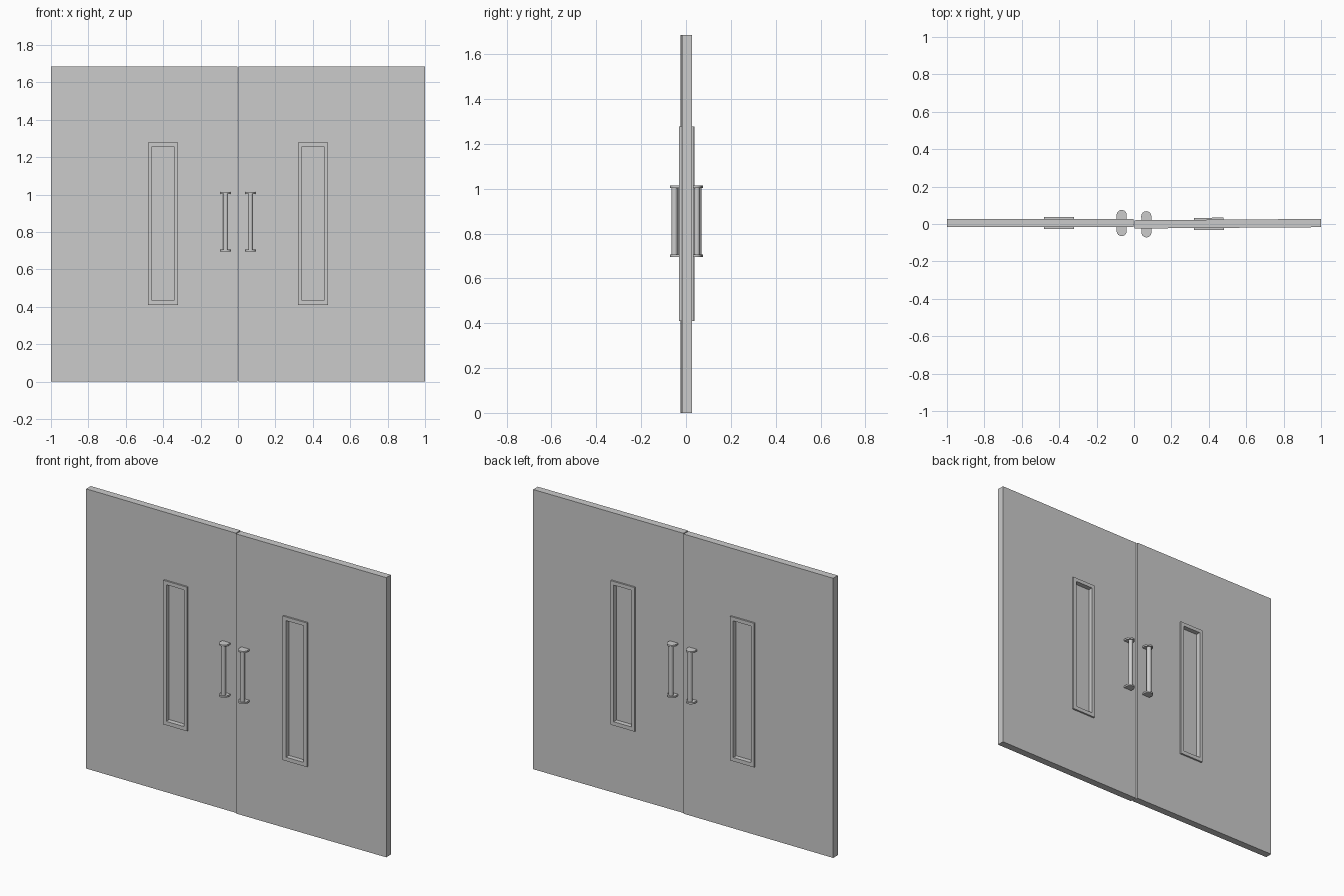
import bpy, bmesh, math
from mathutils import Matrix

if "Cube" in bpy.data.objects:
    bpy.data.objects.remove(bpy.data.objects["Cube"])

HEIGHT, THICK = 1.685, 0.044


def finish(name, bm, matrix, smooth=False):
    bmesh.ops.recalc_face_normals(bm, faces=bm.faces)
    bm.transform(matrix)
    bmesh.ops.recalc_face_normals(bm, faces=bm.faces)
    mesh = bpy.data.meshes.new(name)
    bm.to_mesh(mesh)
    bm.free()
    obj = bpy.data.objects.new(name, mesh)
    bpy.context.collection.objects.link(obj)
    if smooth:
        bpy.ops.object.select_all(action='DESELECT')
        obj.select_set(True)
        bpy.context.view_layer.objects.active = obj
        bpy.ops.object.shade_smooth_by_angle(angle=math.radians(35))
    return obj


def corners(x0, x1, z0, z1):
    return [(x0, z0), (x1, z0), (x1, z1), (x0, z1)]


def ring(name, outer, inner, depth, matrix):
    """Rectangular slab with a rectangular opening, centred on y = 0."""
    bm = bmesh.new()
    loops = [[bm.verts.new((x, y, z)) for x, z in corners(*rect)]
             for rect, y in ((outer, -depth / 2), (outer, depth / 2),
                             (inner, depth / 2), (inner, -depth / 2))]
    for a, b in zip(loops, loops[1:] + loops[:1]):
        for i in range(4):
            j = (i + 1) % 4
            bm.faces.new((a[i], a[j], b[j], b[i]))
    return finish(name, bm, matrix)


def bracket(name, x, z, matrix):
    """Flat round-ended plate running through the door."""
    r, half, t, n = 0.027, 0.07, 0.010, 12
    pts = []
    for sign in (1, -1):
        for i in range(n + 1):
            a = math.pi * i / n
            pts.append((x + sign * r * math.cos(a),
                        sign * (half - r + r * math.sin(a))))
    bm = bmesh.new()
    face = bm.faces.new([bm.verts.new((px, py, z - t / 2)) for px, py in pts])
    top = bmesh.ops.extrude_face_region(bm, geom=[face])['geom']
    verts = [v for v in top if isinstance(v, bmesh.types.BMVert)]
    bmesh.ops.translate(bm, vec=(0, 0, t), verts=verts)
    return finish(name, bm, matrix, True)


def bar(name, x, y, matrix):
    """Upright round grip between the two brackets."""
    bm = bmesh.new()
    bmesh.ops.create_cone(bm, cap_ends=True, segments=20, radius1=0.0135,
                          radius2=0.0135, depth=0.31,
                          matrix=Matrix.Translation((x, y, 0.855)))
    return finish(name, bm, matrix, True)


# Doors are described from their hinge; the right one stands slightly ajar
for side, sx, angle in (("left", -1, 0.0), ("right", 1, 0.007)):
    place = (Matrix.Translation((sx, 0.005, 0)) @ Matrix.Rotation(angle, 4, 'Z')
             @ Matrix.Translation((-sx, 0, 0)) @ Matrix.Scale(sx, 4, (1, 0, 0)))
    # Leaf and raised window frame
    ring(side + "_door", (0.003, 1.0, 0, HEIGHT), (0.33, 0.47, 0.42, 1.27), THICK, place)
    ring(side + "_window_frame", (0.32, 0.48, 0.41, 1.278),
         (0.341, 0.459, 0.433, 1.256), 0.065, place)
    # Window pane
    bm = bmesh.new()
    bmesh.ops.create_cube(bm, size=1, matrix=Matrix.Translation((0.4, 0, 0.8445))
                          @ Matrix.Diagonal((0.122, 0.008, 0.827, 1)))
    finish(side + "_window_pane", bm, place)
    # Pull handles on both faces
    for label, z in (("lower", 0.701), ("upper", 1.009)):
        bracket(f"{side}_{label}_handle_bracket", 0.066, z, place)
    for label, y in (("front", -0.05), ("back", 0.05)):
        bar(f"{side}_{label}_handle_bar", 0.066, y, place)
